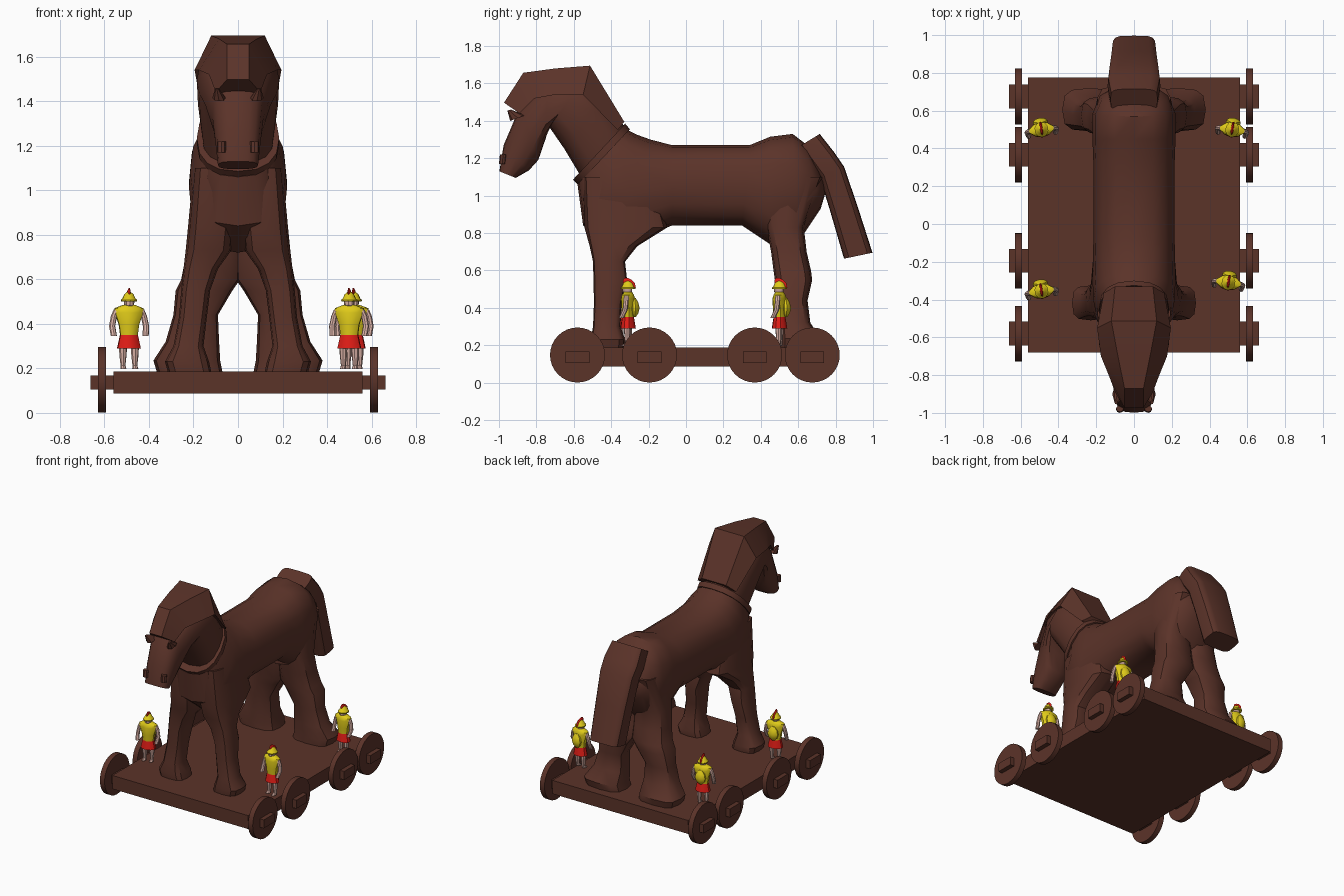
import bpy, bmesh, math
from mathutils import Vector


def material(name, col):
    m = bpy.data.materials.new(name)
    m.diffuse_color = (*col, 1)
    return m


WOOD = material("dark brown wood", (0.105, 0.033, 0.022))
YELLOW = material("yellow armour", (0.75, 0.60, 0.01))
RED = material("red cloth", (0.75, 0.012, 0.008))
SKIN = material("skin", (0.70, 0.44, 0.38))


def finish(name, bm, mat, angle=35):
    bmesh.ops.recalc_face_normals(bm, faces=bm.faces)
    me = bpy.data.meshes.new(name)
    bm.to_mesh(me)
    bm.free()
    me.materials.append(mat)
    ob = bpy.data.objects.new(name, me)
    bpy.context.collection.objects.link(ob)
    if angle:
        bpy.ops.object.select_all(action='DESELECT')
        ob.select_set(True)
        bpy.context.view_layer.objects.active = ob
        bpy.ops.object.shade_smooth_by_angle(angle=math.radians(angle))
    return ob


def bridge(name, rings, mat, angle=35):
    """Skin a list of equal-length point rings and cap both ends."""
    bm = bmesh.new()
    vs = [[bm.verts.new(p) for p in r] for r in rings]
    n = len(vs[0])
    for a, b in zip(vs, vs[1:]):
        for i in range(n):
            j = (i + 1) % n
            bm.faces.new((a[i], a[j], b[j], b[i]))
    bm.faces.new(vs[0])
    bm.faces.new(vs[-1])
    return finish(name, bm, mat, angle)


def loft(name, sections, mat, e=2.0, n=12, angle=35):
    """Sections: two opposite points in the side view (y, z), half width, x centre."""
    def sp(v):
        return math.copysign(abs(v) ** (2 / e), v) if abs(v) > 1e-6 else 0.0
    rings = []
    for a, b, w, *x in sections:
        xc = x[0] if x else 0.0
        ring = []
        for k in range(n):
            t = 2 * math.pi * k / n
            c, s = sp(math.cos(t)), sp(math.sin(t))
            ring.append((xc + w * s,
                         (a[0] + b[0]) / 2 + c * (a[0] - b[0]) / 2,
                         (a[1] + b[1]) / 2 + c * (a[1] - b[1]) / 2))
        rings.append(ring)
    return bridge(name, rings, mat, angle)


def upright(rows, s=1):
    """Rows of z, y front, y back, x inner, x outer -> loft sections."""
    return [((y0, z), (y1, z), (xo - xi) / 2, s * (xi + xo) / 2) for z, y0, y1, xi, xo in rows]


def box(name, lo, hi, mat):
    rings = [[(lo[0], lo[1], z), (hi[0], lo[1], z), (hi[0], hi[1], z), (lo[0], hi[1], z)]
             for z in (lo[2], hi[2])]
    return bridge(name, rings, mat, 0)


# Cart: platform, axles and disc wheels
box("platform", (-0.56, -0.68, 0.087), (0.56, 0.775, 0.187), WOOD)
for y in (-0.58, -0.195, 0.367, 0.675):
    box("axle", (-0.663, y - 0.063, 0.105), (0.663, y + 0.063, 0.168), WOOD)
    for s in (-1, 1):
        rings = [[(s * x, y + 0.147 * math.cos(k * math.pi / 16), 0.148 + 0.147 * math.sin(k * math.pi / 16))
                  for k in range(32)] for x in (0.592, 0.630)]
        bridge("wheel", rings, WOOD)

# Horse body
loft("horse_body", [
    ((-0.33, 1.36), (-0.58, 1.06), 0.17),
    ((-0.26, 1.325), (-0.55, 0.84), 0.215),
    ((-0.19, 1.30), (-0.40, 0.72), 0.22),
    ((-0.075, 1.27), (-0.075, 0.84), 0.215),
    ((0.34, 1.27), (0.30, 0.84), 0.215),
    ((0.45, 1.315), (0.45, 0.74), 0.22),
    ((0.57, 1.33), (0.60, 0.75), 0.22),
    ((0.635, 1.28), (0.72, 0.93), 0.18),
    ((0.67, 1.22), (0.75, 1.03), 0.12)], WOOD, e=2.5, n=16, angle=40)

# Legs
front = [(1.10, -0.55, -0.18, 0.02, 0.20), (0.83, -0.543, -0.10, 0.02, 0.225),
         (0.73, -0.515, -0.26, 0.03, 0.235), (0.647, -0.497, -0.326, 0.09, 0.245),
         (0.55, -0.495, -0.315, 0.125, 0.255), (0.43, -0.492, -0.345, 0.14, 0.265),
         (0.30, -0.497, -0.35, 0.155, 0.29), (0.23, -0.51, -0.325, 0.13, 0.328),
         (0.185, -0.505, -0.33, 0.12, 0.315)]
rear = [(1.10, 0.40, 0.73, 0.02, 0.20), (0.83, 0.43, 0.63, -0.01, 0.22),
        (0.70, 0.455, 0.645, -0.01, 0.235), (0.60, 0.468, 0.668, -0.01, 0.255),
        (0.55, 0.475, 0.675, 0.025, 0.28), (0.44, 0.49, 0.65, 0.09, 0.29),
        (0.32, 0.492, 0.665, 0.085, 0.325), (0.235, 0.49, 0.72, 0.08, 0.38),
        (0.185, 0.49, 0.71, 0.07, 0.365)]
for s in (-1, 1):
    loft("front_leg", upright(front, s), WOOD, e=3.2)
    loft("rear_leg", upright(rear, s), WOOD, e=3.2)

# Collar, neck and head
loft("collar", [((-0.30, 1.355), (-0.578, 1.06), 0.185),
                ((-0.325, 1.385), (-0.605, 1.085), 0.185)], WOOD, e=2.4, n=16)
loft("neck_and_head", [
    ((-0.33, 1.37), (-0.56, 1.10), 0.16),
    ((-0.43, 1.52), (-0.65, 1.25), 0.18),
    ((-0.54, 1.62), (-0.733, 1.37), 0.185),
    ((-0.74, 1.61), (-0.752, 1.30), 0.155),
    ((-0.89, 1.47), (-0.79, 1.19), 0.115),
    ((-0.975, 1.27), (-0.84, 1.135), 0.10),
    ((-0.998, 1.13), (-0.91, 1.095), 0.09)], WOOD, e=2.6, n=16)

# Faceted mane: top point, side edge, half widths
mane = []
for (ty, tz), (by, bz), wt, wb in [((-0.33, 1.395), (-0.365, 1.35), 0.10, 0.16),
                                   ((-0.513, 1.695), (-0.55, 1.54), 0.12, 0.195),
                                   ((-0.70, 1.68), (-0.70, 1.54), 0.085, 0.175),
                                   ((-0.87, 1.657), (-0.81, 1.52), 0.05, 0.13),
                                   ((-0.973, 1.497), (-0.89, 1.44), 0.05, 0.10)]:
    mane.append([(-wb, by, bz), (-wt, ty, tz), (wt, ty, tz), (wb, by, bz)])
bridge("mane", mane, WOOD, 30)

# Brow spikes, nostrils and mouth ridges
for s in (-1, 1):
    loft("brow", [((-0.94, 1.40), (-0.86, 1.43), 0.03, s * 0.085),
                  ((-0.955, 1.455), (-0.935, 1.46), 0.008, s * 0.095)], WOOD, n=8)
    loft("nostril", [((-0.995, 1.22), (-0.96, 1.22), 0.02, s * 0.075),
                     ((-1.0, 1.17), (-0.965, 1.17), 0.02, s * 0.075)], WOOD, n=8)

# Tail
loft("tail", [((0.715, 1.33), (0.60, 1.26), 0.125),
              ((0.79, 1.235), (0.67, 1.16), 0.14),
              ((0.845, 1.155), (0.715, 1.10), 0.135),
              ((0.915, 0.95), (0.77, 0.92), 0.125),
              ((0.997, 0.695), (0.845, 0.663), 0.115)], WOOD, e=4.5, n=16)


# Guards: each part is lofted around the guard's own origin
def column(name, rows, mat, x=0.0, n=10):
    """Rows of z, half width, half depth, y centre."""
    return loft(name, [((y - d, z), (y + d, z), w, x) for z, w, d, y in rows], mat, n=n)


parts = [
    column("guard_skirt", [(0.105, 0.055, 0.042, 0), (0.18, 0.038, 0.03, 0)], RED),
    column("guard_torso", [(0.165, 0.041, 0.033, 0), (0.21, 0.047, 0.036, 0), (0.265, 0.066, 0.038, 0),
                           (0.285, 0.068, 0.032, 0), (0.30, 0.028, 0.022, 0)], YELLOW),
    column("guard_head", [(0.285, 0.016, 0.016, 0), (0.30, 0.023, 0.025, -0.004),
                          (0.33, 0.025, 0.027, -0.004)], SKIN),
    column("guard_helmet", [(0.315, 0.036, 0.040, 0), (0.323, 0.037, 0.041, 0), (0.328, 0.030, 0.034, 0),
                            (0.348, 0.021, 0.025, 0), (0.36, 0.006, 0.008, 0)], YELLOW),
    column("guard_crest", [(0.322, 0.007, 0.012, 0.030), (0.345, 0.008, 0.032, 0.006),
                           (0.362, 0.007, 0.026, -0.002), (0.375, 0.003, 0.010, -0.01)], RED),
    column("guard_shield", [(0.165, 0.010, 0.006, 0.035), (0.185, 0.032, 0.018, 0.037),
                            (0.215, 0.040, 0.024, 0.039), (0.245, 0.032, 0.018, 0.037),
                            (0.268, 0.010, 0.006, 0.035)], YELLOW)]
for s in (-1, 1):
    parts.append(column("guard_leg", [(0.012, 0.014, 0.022, -0.012), (0.028, 0.011, 0.012, 0.0),
                                      (0.07, 0.016, 0.016, 0.0), (0.12, 0.019, 0.019, 0)],
                        SKIN, s * 0.027, 8))
    parts.append(loft("guard_arm", [((y - 0.014, z), (y + 0.014, z), 0.014, s * x) for x, y, z in
                                    [(0.055, 0, 0.28), (0.068, 0, 0.25), (0.077, -0.004, 0.205),
                                     (0.072, -0.025, 0.16)]], SKIN, n=8))

spots = [(-0.49, -0.355, 0.15), (0.50, -0.31, -0.15), (-0.49, 0.50, 0.15), (0.52, 0.50, -0.15)]
for i, (x, y, rot) in enumerate(spots):
    for p in parts:
        ob = p
        if i:
            ob = p.copy()  # linked duplicate sharing the mesh
            bpy.context.collection.objects.link(ob)
        ob.location = Vector((x, y, 0.185))
        ob.rotation_euler = (0, 0, rot)
